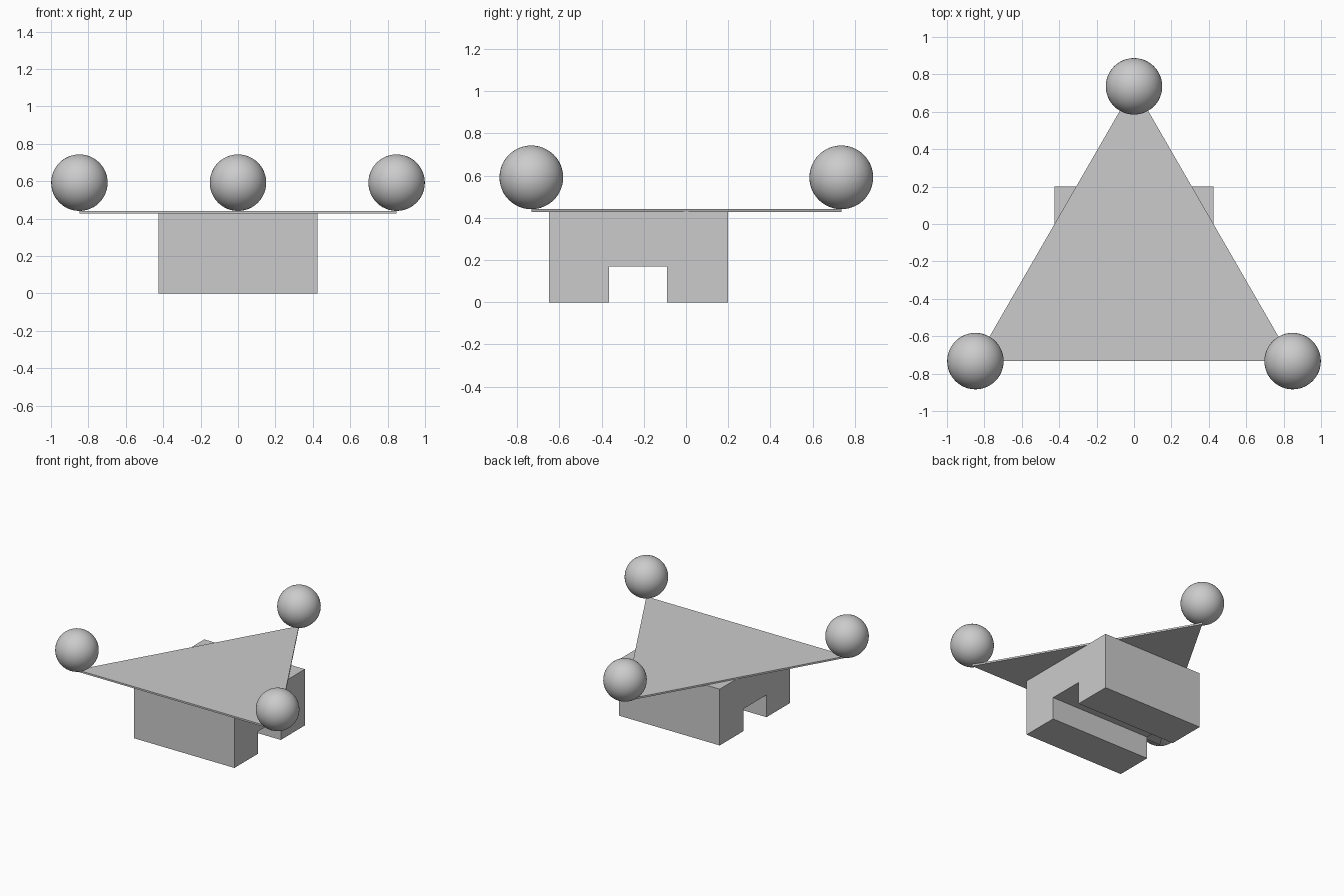
import bpy
import bmesh
from mathutils import Vector

cube = bpy.data.objects.get("Cube")
if cube:
    bpy.data.objects.remove(cube, do_unlink=True)

GREY = (0.6, 0.6, 0.6, 1.0)
grey = bpy.data.materials.new("plain_grey")
grey.use_nodes = True
grey.diffuse_color = GREY
grey.node_tree.nodes["Principled BSDF"].inputs["Base Color"].default_value = GREY


def extrude_outline(name, points, offset):
    """Extrude a flat outline along an offset into a closed solid."""
    bm = bmesh.new()
    face = bm.faces.new([bm.verts.new(p) for p in points])
    grown = bmesh.ops.extrude_face_region(bm, geom=[face], use_keep_orig=True)
    verts = [v for v in grown["geom"] if isinstance(v, bmesh.types.BMVert)]
    bmesh.ops.translate(bm, verts=verts, vec=Vector(offset))
    bmesh.ops.recalc_face_normals(bm, faces=bm.faces)
    mesh = bpy.data.meshes.new(name)
    bm.to_mesh(mesh)
    bm.free()
    mesh.materials.append(grey)
    obj = bpy.data.objects.new(name, mesh)
    bpy.context.collection.objects.link(obj)
    return obj


# Base block with a slot running through it from side to side
half_width, block_top, slot_top = 0.425, 0.43, 0.17
front, slot_front, slot_back, back = -0.65, -0.365, -0.09, 0.2
profile = [(front, 0), (slot_front, 0), (slot_front, slot_top), (slot_back, slot_top),
           (slot_back, 0), (back, 0), (back, block_top), (front, block_top)]
extrude_outline("slotted_base", [(-half_width, y, z) for y, z in profile],
                (2 * half_width, 0, 0))

# Thin triangular plate
corners = {"right": (-0.848, -0.733), "left": (0.848, -0.733), "back": (0, 0.736)}
plate_bottom, plate_top = 0.428, 0.441
extrude_outline("triangle_plate", [(x, y, plate_bottom) for x, y in corners.values()],
                (0, 0, plate_top - plate_bottom))

# Ball resting on each corner
radius = 0.151
for side, (x, y) in corners.items():
    bpy.ops.mesh.primitive_uv_sphere_add(segments=48, ring_count=24, radius=radius,
                                         location=(x, y, plate_top + radius))
    ball = bpy.context.object
    ball.name = side + "_ball"
    ball.data.materials.append(grey)
    bpy.ops.object.shade_smooth()
